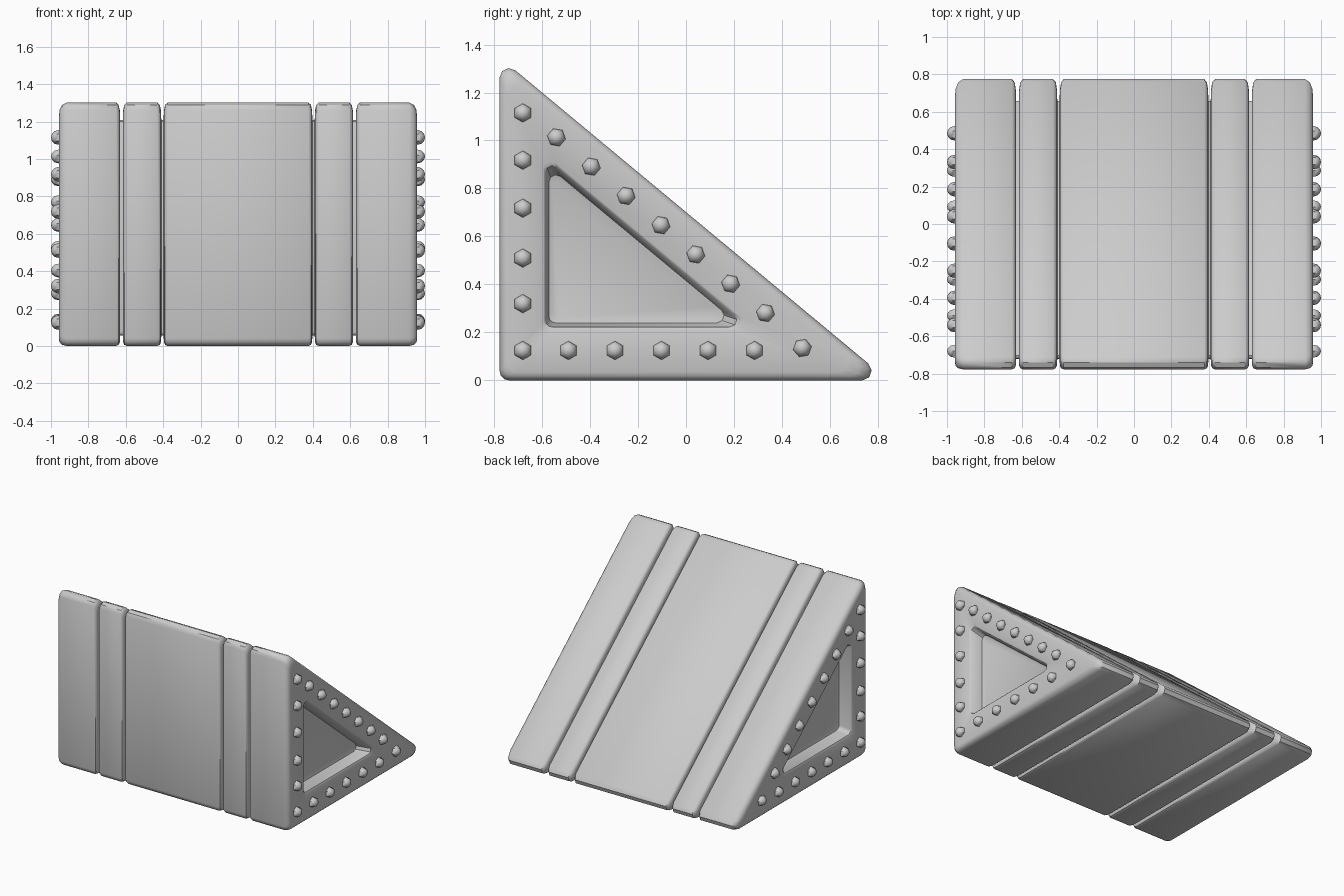
import bpy, bmesh, math
from mathutils import Vector, Matrix

if "Cube" in bpy.data.objects:
    bpy.data.objects.remove(bpy.data.objects["Cube"])

# Sharp triangle of the side profile, in (y, z)
CORNERS = [Vector(c) for c in ((-0.777, 0), (0.845, 0), (-0.777, 1.347))]
ARC_STEPS = 3


def profile(insets, r):
    """Rounded triangle: edges moved in by insets (bottom, slope, front), corners of radius r."""
    edges = []
    for i in range(3):
        a, b = CORNERS[i], CORNERS[(i + 1) % 3]
        d = (b - a).normalized()
        n = Vector((-d.y, d.x))
        edges.append((n, n.dot(a) + insets[i] + r))
    pts = []
    for i in range(3):
        (n1, c1), (n2, c2) = edges[i - 1], edges[i]
        det = n1.x * n2.y - n1.y * n2.x
        centre = Vector(((c1 * n2.y - c2 * n1.y) / det, (n1.x * c2 - n2.x * c1) / det))
        a1 = math.atan2(-n1.y, -n1.x)
        turn = (math.atan2(-n2.y, -n2.x) - a1) % math.tau
        for k in range(ARC_STEPS + 1):
            a = a1 + turn * k / ARC_STEPS
            pts.append(centre + r * Vector((math.cos(a), math.sin(a))))
    return pts


def finish(bm, name, angle):
    bmesh.ops.recalc_face_normals(bm, faces=bm.faces)
    me = bpy.data.meshes.new(name)
    bm.to_mesh(me)
    bm.free()
    ob = bpy.data.objects.new(name, me)
    bpy.context.collection.objects.link(ob)
    bpy.ops.object.select_all(action='DESELECT')
    ob.select_set(True)
    bpy.context.view_layer.objects.active = ob
    bpy.ops.object.shade_smooth_by_angle(angle=math.radians(angle))
    return ob


# Half of the lengthwise section: (x, edge insets, corner radius)
def ring(x, d, r=0.04):
    return (x, (d, d, d), r)


half = []
for start, end in ((None, 0.396), (0.412, 0.614), (0.632, None)):
    if start:  # groove wall and rounded lip
        half += [ring(start - 0.002, 0.055, 0.02), ring(start, 0.02),
                 ring(start + 0.006, 0.006), ring(start + 0.02, 0)]
    if end:
        half += [ring(end - 0.02, 0), ring(end - 0.006, 0.006),
                 ring(end, 0.02), ring(end + 0.002, 0.055, 0.02)]
# Rounded outer edge, flat rim, then the triangular pocket
half += [ring(0.915, 0), ring(0.94, 0.006), ring(0.953, 0.018), ring(0.958, 0.035),
         (0.958, (0.21, 0.19, 0.182), 0.03), (0.95, (0.222, 0.2, 0.19), 0.03),
         (0.865, (0.24, 0.22, 0.205), 0.03), (0.858, (0.262, 0.235, 0.222), 0.025)]
rings = [(-x, d, r) for x, d, r in reversed(half)] + half

# Wedge body with grooves and pockets
bm = bmesh.new()
loops = [[bm.verts.new((x, p.x, p.y)) for p in profile(d, r)] for x, d, r in rings]
for la, lb in zip(loops, loops[1:]):
    for i in range(len(la)):
        j = (i + 1) % len(la)
        bm.faces.new((la[i], la[j], lb[j], lb[i]))
bm.faces.new(loops[0])
bm.faces.new(loops[-1])
finish(bm, "wedge_body", 40)

# Domed six-sided bolts round both end faces: (y, z, twist)
bolts = [(-0.68, z, 0) for z in (0.125, 0.32, 0.51, 0.718, 0.918, 1.115)]
bolts += [(-0.49 + 0.194 * i, 0.125, 0) for i in range(5)]
bolts += [(-0.54 + 0.1452 * i, 1.013 - 0.122 * i, -40) for i in range(7)]
bolts += [(0.485, 0.135, -20)]
for side, name in ((1, "right_bolts"), (-1, "left_bolts")):
    bm = bmesh.new()
    for y, z, twist in bolts:
        m = (Matrix.Translation((side * 0.961, y, z))
             @ Matrix.Rotation(math.radians(twist), 4, 'X')
             @ Matrix.Rotation(math.radians(90 * side), 4, 'Y')
             @ Matrix.Rotation(math.radians(90), 4, 'Z'))
        bmesh.ops.create_uvsphere(bm, u_segments=6, v_segments=6, radius=0.039, matrix=m)
    finish(bm, name, 50)
